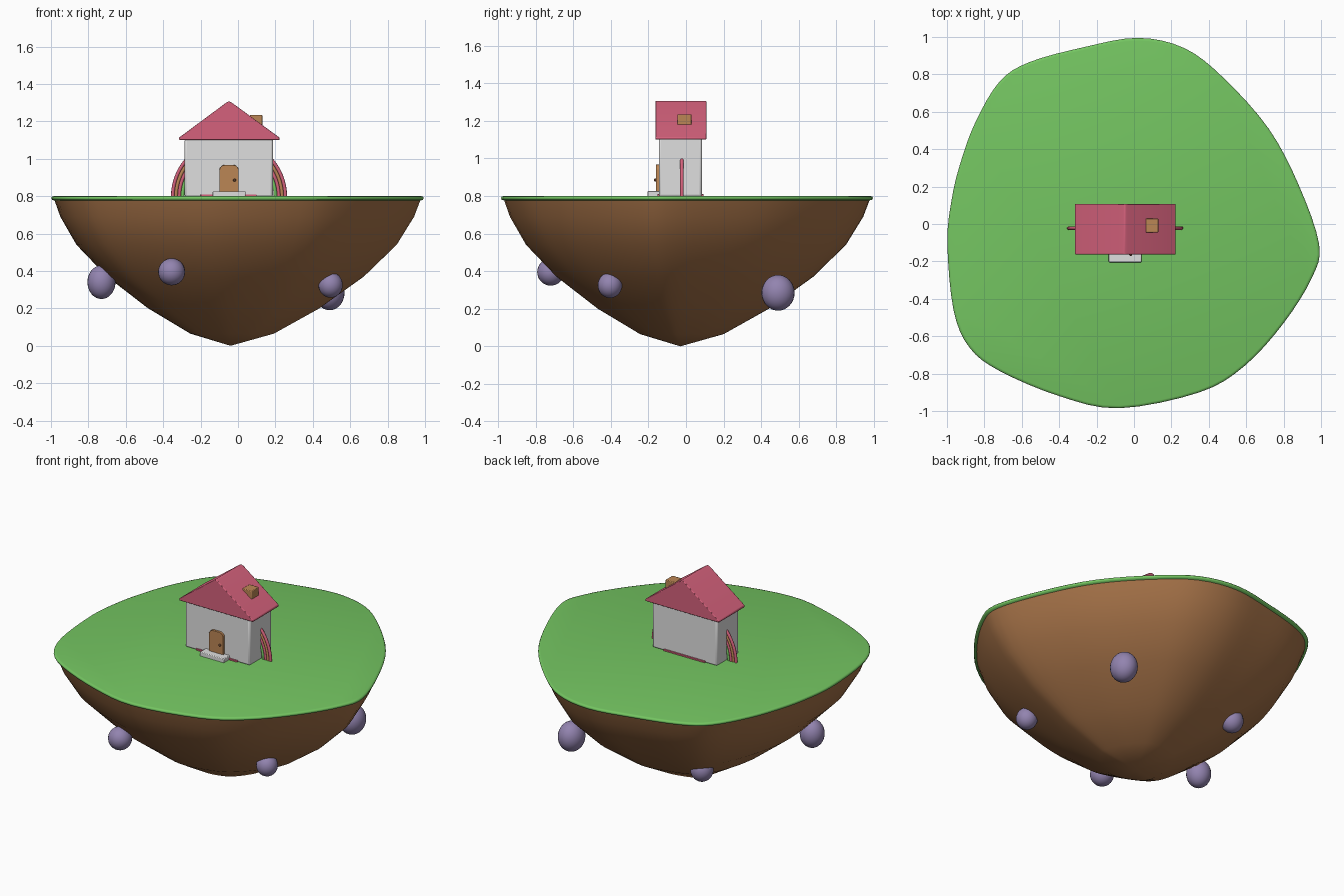
import bpy, bmesh, math
from mathutils import Vector

if "Cube" in bpy.data.objects:
    bpy.data.objects.remove(bpy.data.objects["Cube"])


def material(name, col):
    m = bpy.data.materials.new(name)
    m.diffuse_color = (*col, 1)
    m.use_nodes = True
    m.node_tree.nodes["Principled BSDF"].inputs["Base Color"].default_value = m.diffuse_color
    return m


GRASS = material("grass_green", (0.175, 0.56, 0.12))
SOIL = material("soil_brown", (0.37, 0.165, 0.063))
PINK = material("roof_pink", (0.66, 0.12, 0.20))
WALL = material("wall_white", (0.74, 0.74, 0.74))
WOOD = material("wood_tan", (0.50, 0.24, 0.09))
STONE = material("stone_purple", (0.29, 0.23, 0.43))
DARK = material("knob_dark", (0.12, 0.05, 0.025))


def finish(name, bm, mat, bevel=0.0, angle=40):
    bmesh.ops.recalc_face_normals(bm, faces=bm.faces[:])
    me = bpy.data.meshes.new(name)
    bm.to_mesh(me)
    bm.free()
    me.materials.append(mat)
    ob = bpy.data.objects.new(name, me)
    bpy.context.collection.objects.link(ob)
    if bevel:
        b = ob.modifiers.new("bevel", 'BEVEL')
        b.width, b.segments = bevel, 2
    bpy.ops.object.select_all(action='DESELECT')
    ob.select_set(True)
    bpy.context.view_layer.objects.active = ob
    bpy.ops.object.shade_smooth_by_angle(angle=math.radians(angle))
    return ob


def box(name, lo, hi, mat, bevel=0.004):
    bm = bmesh.new()
    bmesh.ops.create_cube(bm, size=1)
    for v in bm.verts:
        v.co = [l + (c + 0.5) * (h - l) for l, h, c in zip(lo, hi, v.co)]
    return finish(name, bm, mat, bevel)


def prism(name, pts, y0, y1, mat, bevel=0.004):
    """Extrude an x-z profile along y."""
    bm = bmesh.new()
    a = [bm.verts.new((x, y0, z)) for x, z in pts]
    b = [bm.verts.new((x, y1, z)) for x, z in pts]
    bm.faces.new(a)
    bm.faces.new(b)
    for i in range(len(a)):
        j = (i + 1) % len(a)
        bm.faces.new((a[i], a[j], b[j], b[i]))
    return finish(name, bm, mat, bevel)


def ellipsoid(name, pos, size, mat):
    bm = bmesh.new()
    bmesh.ops.create_uvsphere(bm, u_segments=24, v_segments=16, radius=1)
    for v in bm.verts:
        v.co = [p + s * c for p, s, c in zip(pos, size, v.co)]
    return finish(name, bm, mat)


# Island outline, smoothed through a few control points
CTRL = [(0.02, 0.995), (0.27, 0.94), (0.48, 0.78), (0.72, 0.51), (0.88, 0.21),
        (0.99, -0.11), (0.95, -0.29), (0.80, -0.53), (0.59, -0.76), (0.35, -0.90),
        (-0.08, -0.985), (-0.40, -0.92), (-0.72, -0.785), (-0.88, -0.66),
        (-0.965, -0.46), (-0.998, -0.10), (-0.975, 0.13), (-0.93, 0.32), (-0.85, 0.54),
        (-0.72, 0.76), (-0.56, 0.865), (-0.27, 0.945)]
CENTRE = Vector((-0.04, -0.03))


def smooth_loop(ctrl, steps):
    p = [Vector(c) for c in ctrl]
    out = []
    for i in range(len(p)):
        a, b, c, d = (p[(i + k) % len(p)] for k in (-1, 0, 1, 2))
        for s in range(steps):
            t = s / steps
            out.append(0.5 * (2 * b + (c - a) * t + (2 * a - 5 * b + 4 * c - d) * t ** 2
                              + (3 * b - a - 3 * c + d) * t ** 3))
    return out


OUTLINE = smooth_loop(CTRL, 4)


def rings(name, rows, mat, tip=None, cap=False, angle=60):
    """Stack scaled copies of the outline; optionally close with a tip or a cap."""
    bm = bmesh.new()
    loops = []
    for f, z in rows:
        loops.append([bm.verts.new((*(CENTRE + (p - CENTRE) * f), z)) for p in OUTLINE])
    n = len(OUTLINE)
    for a, b in zip(loops, loops[1:]):
        for i in range(n):
            bm.faces.new((a[i], a[(i + 1) % n], b[(i + 1) % n], b[i]))
    if tip is not None:
        t = bm.verts.new((*CENTRE, tip))
        for i in range(n):
            bm.faces.new((loops[-1][i], loops[-1][(i + 1) % n], t))
    if cap:
        bm.faces.new(loops[0])
    return finish(name, bm, mat, angle=angle)


rings("island_soil", [(0.985, 0.785), (0.95, 0.69), (0.86, 0.54), (0.69, 0.37),
                      (0.46, 0.20), (0.225, 0.065)], SOIL, tip=0.0, cap=True)
rings("grass_top", [(0.985, 0.80), (0.996, 0.797), (1.0, 0.79), (0.996, 0.78),
                    (0.975, 0.775)], GRASS, cap=True)

# Stones set into the underside
STONES = [((-0.73, -0.27, 0.34), (0.075, 0.075, 0.09)),
          ((-0.355, -0.72, 0.395), (0.072, 0.072, 0.072)),
          ((0.495, -0.405, 0.325), (0.065, 0.065, 0.068)),
          ((0.49, 0.49, 0.285), (0.08, 0.088, 0.095)),
          ((-0.41, 0.42, 0.28), (0.07, 0.07, 0.075)),
          ((0.13, 0.77, 0.52), (0.025, 0.025, 0.025))]
for i, (pos, size) in enumerate(STONES):
    ellipsoid(f"stone_{i + 1}", pos, size, STONE)

# House
HX = -0.048
box("house_walls", (-0.285, -0.145, 0.795), (0.187, 0.085, 1.11), WALL, 0.012)
prism("roof", [(-0.315, 1.10), (0.222, 1.10), (0.222, 1.113), (HX + 0.015, 1.30),
               (HX, 1.307), (HX - 0.015, 1.30), (-0.315, 1.113)], -0.163, 0.108, PINK)
box("chimney", (0.063, -0.045, 1.14), (0.13, 0.03, 1.235), WOOD)
box("base_strip", (-0.20, -0.153, 0.795), (0.10, 0.093, 0.81), PINK, 0.002)
box("door_step", (-0.135, -0.205, 0.795), (0.04, -0.14, 0.826), WALL)

# Door with a rounded top
arch = [(-0.10, 0.80), (0.004, 0.80)]
for cx, a0 in ((-0.026, 0), (-0.07, 90)):
    arch += [(cx + 0.03 * math.cos(math.radians(a0 + k * 22.5)),
              0.937 + 0.03 * math.sin(math.radians(a0 + k * 22.5))) for k in range(5)]
prism("door", arch, -0.16, -0.14, WOOD, 0.002)
ellipsoid("door_knob", (-0.018, -0.163, 0.885), (0.008, 0.008, 0.008), DARK)


# Rainbow arches running through the house
def arch_tube(name, radius, mat, r=0.0095):
    bm = bmesh.new()
    loops = []
    for i in range(33):
        a = math.pi * i / 32
        loops.append([bm.verts.new((HX + (radius + r * math.cos(t)) * math.cos(a),
                                    -0.022 + r * math.sin(t),
                                    0.797 + (radius + r * math.cos(t)) * math.sin(a)))
                      for t in (math.tau * k / 10 for k in range(10))])
    for p, q in zip(loops, loops[1:]):
        for k in range(10):
            bm.faces.new((p[k], p[(k + 1) % 10], q[(k + 1) % 10], q[k]))
    bm.faces.new(loops[0])
    bm.faces.new(loops[-1])
    return finish(name, bm, mat)


# Only the outer ends show; the middle is hidden inside the walls
for i, mat in enumerate((PINK, WOOD, PINK, GRASS)):
    arch_tube(f"rainbow_band_{i + 1}", 0.301 - 0.0175 * i, mat)
